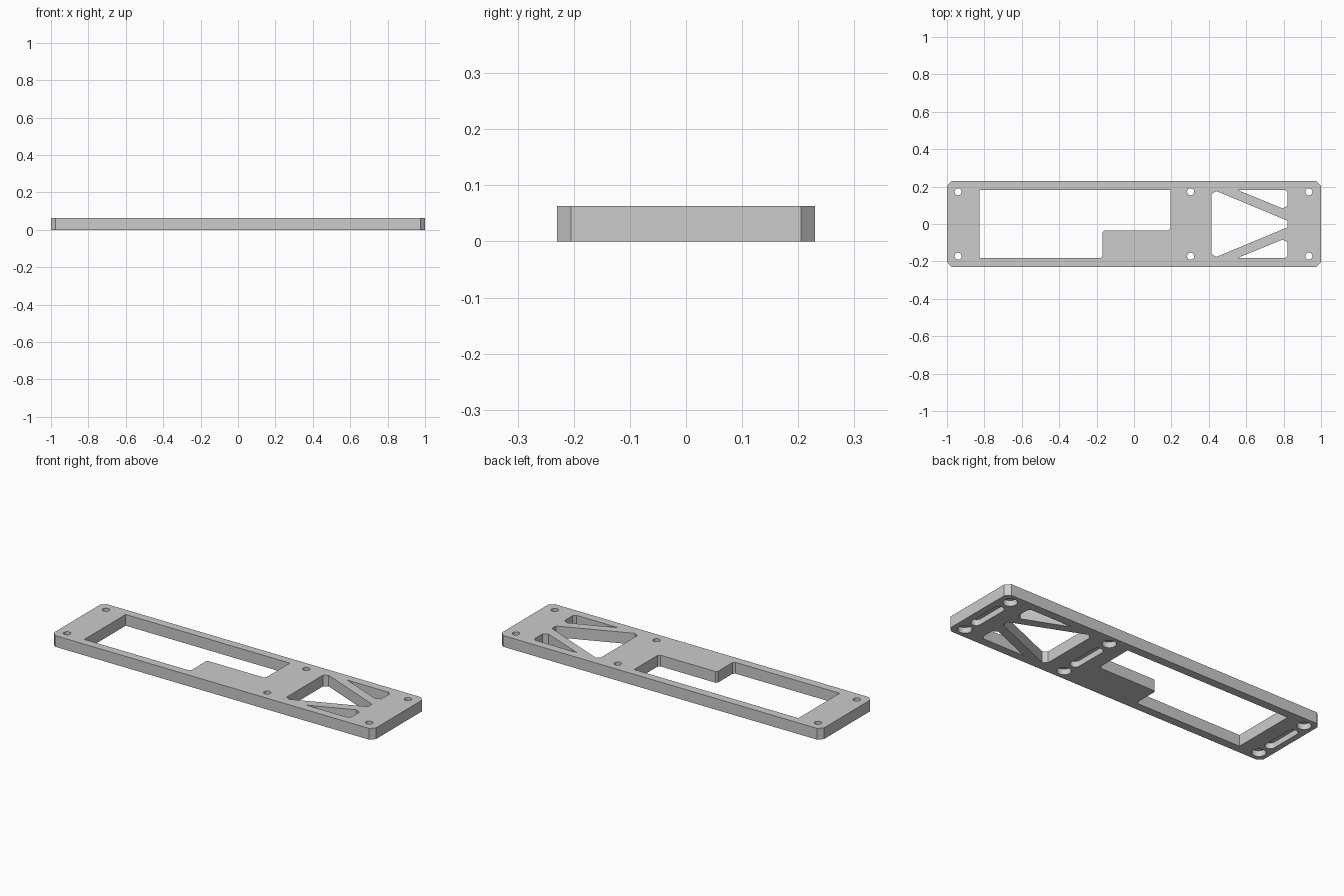
import bpy
import bmesh
from math import cos, sin, pi, radians

default_cube = bpy.data.objects.get("Cube")
if default_cube:
    bpy.data.objects.remove(default_cube, do_unlink=True)

HEIGHT = 0.063
LENGTH, WIDTH, CHAMFER = 2.0, 0.46, 0.025
POCKET = 0.032            # depth of the recesses on the underside
BOLT_X = (-0.94, 0.303, 0.935)
BOLT_Y = 0.172

grey = bpy.data.materials.new("light grey")
grey.use_nodes = True
grey.diffuse_color = (0.6, 0.6, 0.6, 1)
grey.node_tree.nodes["Principled BSDF"].inputs["Base Color"].default_value = (0.6, 0.6, 0.6, 1)


def prism(name, outline, z0, z1):
    """Upright solid with the given counter-clockwise outline."""
    bm = bmesh.new()
    face = bm.faces.new([bm.verts.new((x, y, z0)) for x, y in outline])
    top = bmesh.ops.extrude_face_region(bm, geom=[face])
    verts = [v for v in top["geom"] if isinstance(v, bmesh.types.BMVert)]
    bmesh.ops.translate(bm, verts=verts, vec=(0, 0, z1 - z0))
    bmesh.ops.recalc_face_normals(bm, faces=bm.faces)
    mesh = bpy.data.meshes.new(name)
    bm.to_mesh(mesh)
    bm.free()
    obj = bpy.data.objects.new(name, mesh)
    bpy.context.collection.objects.link(obj)
    mesh.materials.append(grey)
    return obj


def slot_outline(x, y, radius, straight=0.0, steps=16):
    """Circle, or a slot stretched along y."""
    pts = []
    for side in (1, -1):
        start = 0 if side == 1 else pi
        for i in range(steps + (1 if straight else 0)):
            a = start + pi * i / steps
            pts.append((x + radius * cos(a), y + side * straight / 2 + radius * sin(a)))
    return pts


def flip(outline):
    return [(x, -y) for x, y in reversed(outline)]


# Plate with chamfered corners
hx, hy, c = LENGTH / 2, WIDTH / 2, CHAMFER
plate = prism("mounting_plate", [
    (-hx + c, -hy), (hx - c, -hy), (hx, -hy + c), (hx, hy - c),
    (hx - c, hy), (-hx + c, hy), (-hx, hy - c), (-hx, -hy + c)], 0, HEIGHT)


def cut(name, outline, z0=-0.05, z1=HEIGHT + 0.05):
    cutter = prism(name, outline, z0, z1)
    cutter.hide_render = True
    mod = plate.modifiers.new(name, "BOOLEAN")
    mod.operation = "DIFFERENCE"
    mod.solver = "EXACT"
    mod.object = cutter
    bpy.context.view_layer.objects.active = plate
    bpy.ops.object.modifier_apply(modifier=mod.name)
    bpy.data.objects.remove(cutter, do_unlink=True)


# Large stepped window
cut("stepped_window", [
    (-0.826, -0.183), (-0.18, -0.183), (-0.168, -0.171), (-0.168, -0.043),
    (-0.16, -0.035), (0.182, -0.035), (0.194, -0.023), (0.194, 0.183), (-0.826, 0.183)])

# Central opening between the two diagonal struts
half = [(0.82, 0.018), (0.44, 0.176), (0.415, 0.16)]
cut("strut_opening", half + [(x, -y) for x, y in reversed(half)])

# Outer triangular openings, mirrored front to back
triangle = [(0.55, 0.183), (0.795, 0.083), (0.822, 0.098), (0.822, 0.168), (0.807, 0.183)]
cut("back_triangle", triangle)
cut("front_triangle", flip(triangle))

# Bolt holes with counterbores, and a blind slot between each pair, on the underside
for x in BOLT_X:
    for y in (-BOLT_Y, BOLT_Y):
        cut("bolt_hole", slot_outline(x, y, 0.019))
        cut("counterbore", slot_outline(x, y, 0.036), z1=POCKET)
    cut("underside_slot", slot_outline(x, 0, 0.027, 0.17), z1=POCKET)

bpy.ops.object.select_all(action="DESELECT")
plate.select_set(True)
bpy.context.view_layer.objects.active = plate
bpy.ops.object.shade_smooth_by_angle(angle=radians(20))
